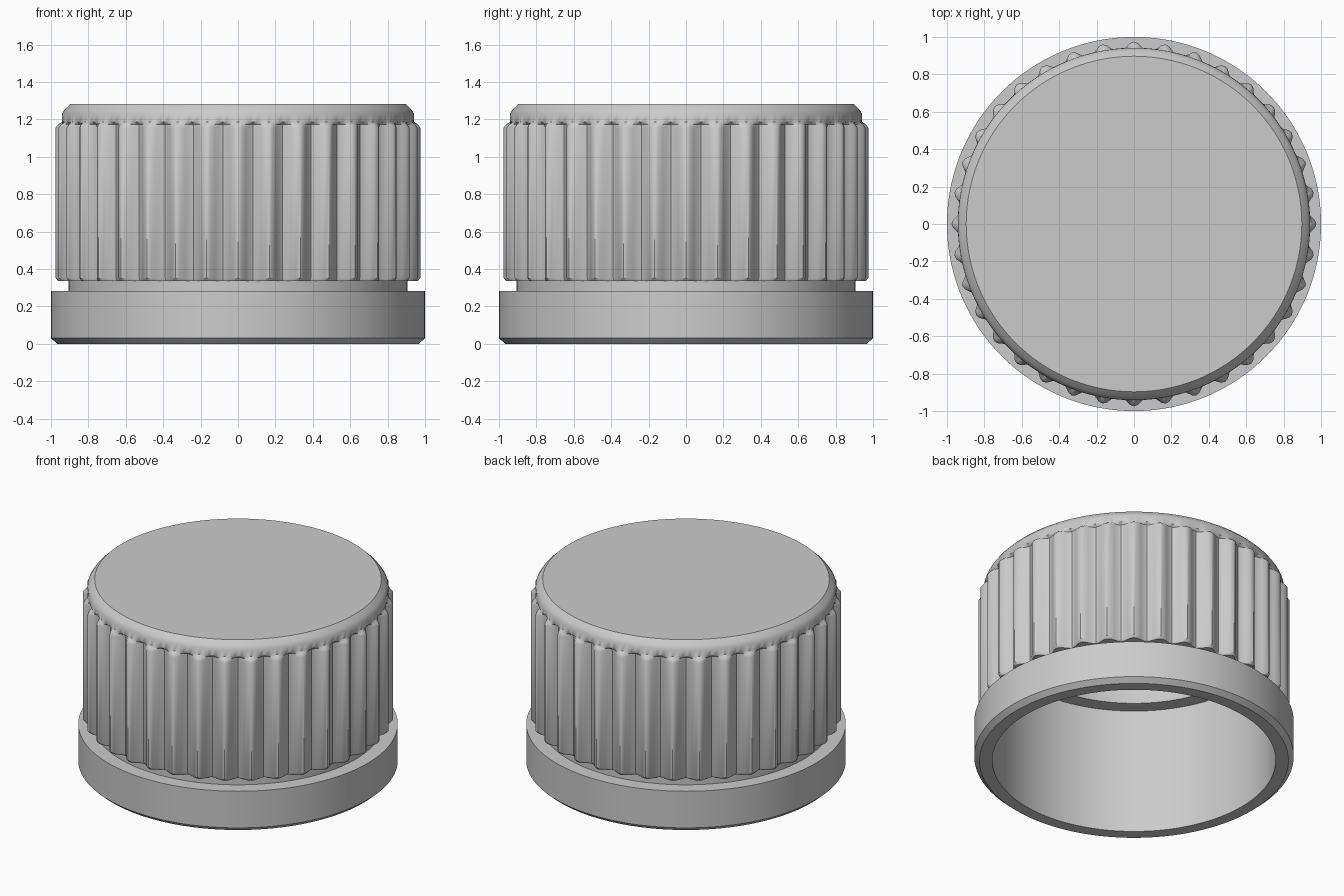
import bpy, bmesh
from math import cos, sin, pi, radians

if "Cube" in bpy.data.objects:
    bpy.data.objects.remove(bpy.data.objects["Cube"])

RIBS = 36
SEG = RIBS * 8


def lathe(name, profile):
    """Revolve (radius, height, rib depth) rows; radius 0 rows become poles."""
    bm = bmesh.new()
    rows = []
    for r, z, rib in profile:
        if r == 0:
            rows.append([bm.verts.new((0, 0, z))] * SEG)
            continue
        row = []
        for i in range(SEG):
            a = 2 * pi * i / SEG
            rr = r + rib * cos(RIBS * a)
            row.append(bm.verts.new((rr * cos(a), rr * sin(a), z)))
        rows.append(row)
    for lo, hi in zip(rows, rows[1:]):
        for i in range(SEG):
            j = (i + 1) % SEG
            quad = list(dict.fromkeys((lo[i], lo[j], hi[j], hi[i])))
            bm.faces.new(quad)
    bmesh.ops.recalc_face_normals(bm, faces=bm.faces[:])
    mesh = bpy.data.meshes.new(name)
    bm.to_mesh(mesh)
    bm.free()
    ob = bpy.data.objects.new(name, mesh)
    bpy.context.collection.objects.link(ob)
    bpy.context.view_layer.objects.active = ob
    ob.select_set(True)
    bpy.ops.object.shade_smooth_by_angle(angle=radians(35))
    ob.select_set(False)
    return ob


# Inside: ceiling, sealing step, plain bore
inside = [
    (0, 1.20, 0), (0.77, 1.20, 0), (0.77, 0.93, 0), (0.79, 0.87, 0),
    (0.887, 0.87, 0), (0.887, 0, 0),
]
# Security band at the bottom and the recessed neck above it
band = [
    (0.967, 0, 0), (1.0, 0.03, 0), (1.0, 0.283, 0),
    (0.905, 0.283, 0), (0.905, 0.335, 0),
]
# Ribbed grip with small chamfers top and bottom
grip = [
    (0.938, 0.335, 0.022), (0.948, 0.352, 0.027),
    (0.948, 1.155, 0.027), (0.943, 1.172, 0.020),
]
# Plain crown with a chamfered edge
crown = [
    (0.942, 1.185, 0), (0.941, 1.232, 0), (0.925, 1.255, 0),
    (0.897, 1.282, 0), (0, 1.282, 0),
]

lathe("screw_cap", inside + band + grip + crown)
